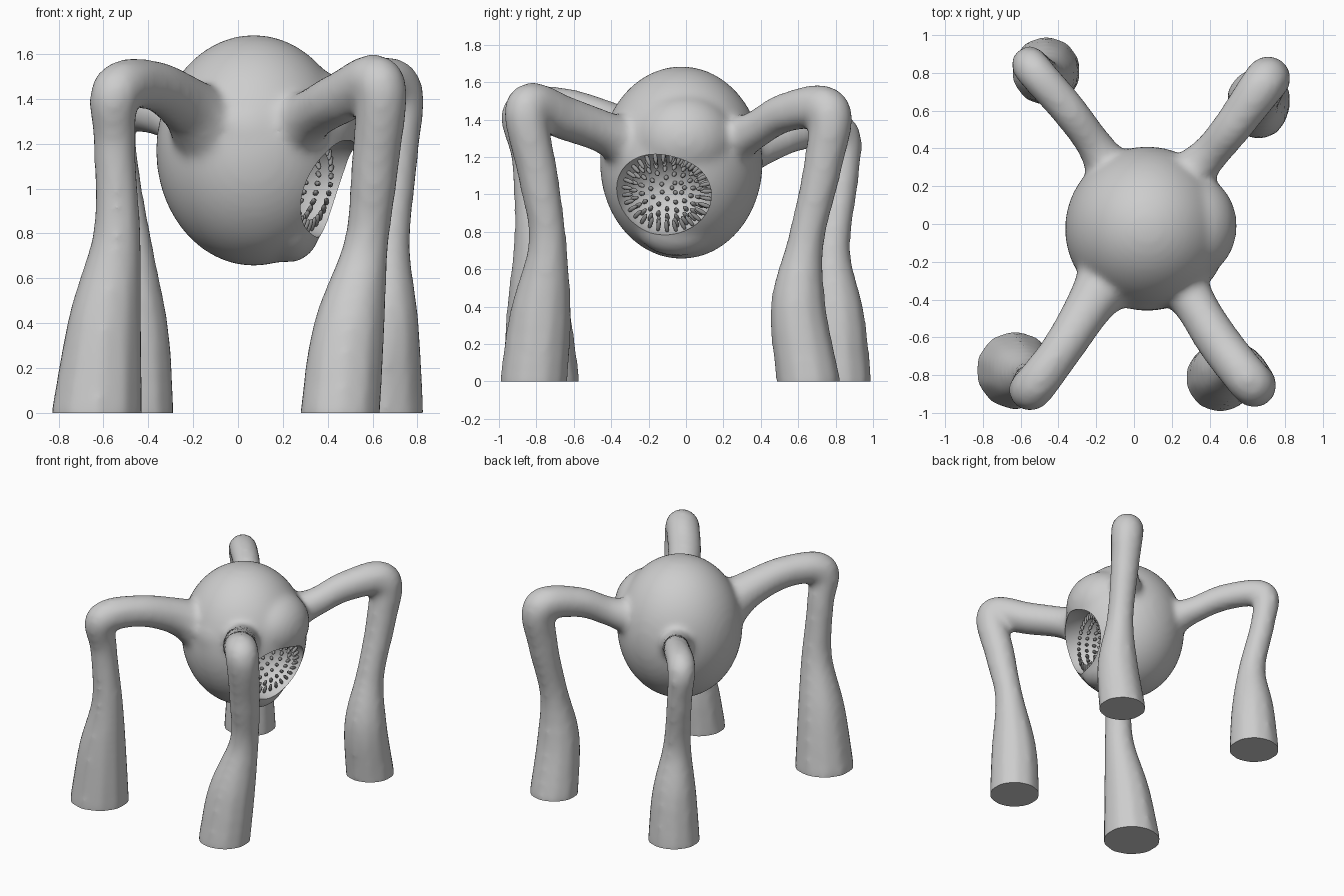
import bpy, bmesh, math
from mathutils import Vector, Matrix
from mathutils.bvhtree import BVHTree

cube = bpy.data.objects.get("Cube")
if cube:
    bpy.data.objects.remove(cube, do_unlink=True)


def material(name, rgb):
    m = bpy.data.materials.new(name)
    m.use_nodes = True
    m.diffuse_color = (*rgb, 1)
    m.node_tree.nodes["Principled BSDF"].inputs["Base Color"].default_value = (*rgb, 1)
    return m


skin = material("grey skin", (0.61, 0.61, 0.61))
tooth_grey = material("dark tooth grey", (0.3, 0.3, 0.3))


def make_object(name, bm, mat):
    me = bpy.data.meshes.new(name)
    bm.to_mesh(me)
    bm.free()
    me.materials.append(mat)
    ob = bpy.data.objects.new(name, me)
    bpy.context.collection.objects.link(ob)
    return ob


def ball(bm, centre, radii, detail=2):
    mat = Matrix.Translation(centre) @ Matrix.Diagonal((*radii, 1))
    bmesh.ops.create_icosphere(bm, subdivisions=detail, radius=1, matrix=mat)


def spline(p, steps=14):
    """Smooth path through (x, y, z, radius) points."""
    p = [Vector(q) for q in p]
    p = [2 * p[0] - p[1]] + p + [2 * p[-1] - p[-2]]
    for a, b, c, d in zip(p, p[1:], p[2:], p[3:]):
        for i in range(steps):
            t = i / steps
            yield 0.5 * (2 * b + (c - a) * t + (2 * a - 5 * b + 4 * c - d) * t * t
                         + (3 * b - a - 3 * c + d) * t ** 3)
    yield p[-2]


# Legs: shoulder, arm, knee, shin, ankle, foot
LEGS = [
    [(-.1, -.24, 1.24, .19), (-.22, -.41, 1.37, .135), (-.38, -.66, 1.465, .115), (-.54, -.87, 1.44, .118),
     (-.55, -.84, 1.2, .098), (-.54, -.81, .8, .112), (-.595, -.79, .4, .172), (-.63, -.775, 0, .213)],
    [(-.1, .24, 1.2, .14), (-.21, .42, 1.26, .1), (-.36, .62, 1.34, .1), (-.54, .825, 1.335, .103),
     (-.53, .835, 1.1, .093), (-.47, .78, .7, .103), (-.46, .8, .35, .16), (-.465, .81, 0, .188)],
    [(.25, .22, 1.27, .14), (.4, .37, 1.35, .105), (.54, .54, 1.445, .11), (.7, .76, 1.45, .125),
     (.7, .73, 1.15, .108), (.67, .64, .75, .103), (.66, .6, .4, .153), (.66, .655, 0, .176)],
    [(.22, -.26, 1.25, .16), (.32, -.42, 1.33, .12), (.46, -.64, 1.41, .122), (.63, -.85, 1.47, .122),
     (.61, -.79, 1.1, .112), (.57, -.74, .75, .106), (.49, -.78, .35, .17), (.455, -.815, 0, .187)],
]

# Body, chest, brow, jaw and legs as overlapping masses
bm = bmesh.new()
ball(bm, (.07, -.025, 1.175), (.435, .435, .515), 5)
ball(bm, (.05, -.24, 1.26), (.26, .22, .2), 4)
ball(bm, (.32, -.01, 1.3), (.225, .27, .24), 4)
ball(bm, (.23, -.05, .84), (.14, .22, .165), 4)
for leg in LEGS:
    for x, y, z, r in spline(leg):
        ball(bm, (x, y, z), (r, r, r))
raw = make_object("raw_body", bm, skin)

# Cutters: mouth bowl and flat soles
mouth_centre = Vector((.4, -.125, 1.01))
mouth_size = Vector((.275, .265, .225))
bm = bmesh.new()
ball(bm, mouth_centre, mouth_size, 4)
mouth_cutter = make_object("mouth_cutter", bm, skin)
bm = bmesh.new()
bmesh.ops.create_cube(bm, size=3, matrix=Matrix.Translation((0, 0, -1.495)))
sole_cutter = make_object("sole_cutter", bm, skin)

# Fuse the masses into one skin, soften the joins, then cut
fuse = raw.modifiers.new("fuse", 'REMESH')
fuse.mode = 'VOXEL'
fuse.voxel_size = 0.02
soften = raw.modifiers.new("soften", 'SMOOTH')
soften.factor = 0.5
soften.iterations = 16
for cutter in (mouth_cutter, sole_cutter):
    cutter.hide_render = True
    cut = raw.modifiers.new("cut", 'BOOLEAN')
    cut.operation = 'DIFFERENCE'
    cut.solver = 'EXACT'
    cut.object = cutter
deps = bpy.context.evaluated_depsgraph_get()
mesh = bpy.data.meshes.new_from_object(raw.evaluated_get(deps))
mesh.materials.clear()
mesh.materials.append(skin)
mesh.transform(Matrix.Translation((0, 0, -.005)))
body = bpy.data.objects.new("body_and_legs", mesh)
bpy.context.collection.objects.link(body)
for helper in (raw, mouth_cutter, sole_cutter):
    bpy.data.objects.remove(helper, do_unlink=True)

# Teeth: rings of spindles on the bowl wall, pointing to its middle
bm = bmesh.new()
bm.from_mesh(mesh)
wall = BVHTree.FromBMesh(bm)
bm.free()
inward = Vector((-.93, .33, .12)).normalized()
turn = inward.to_track_quat('Z', 'Y')
bm = bmesh.new()
for ring in range(6):
    tilt = math.radians(8 + 13 * ring)
    count = 6 + 5 * ring
    length = .025 + .008 * ring
    for i in range(count):
        spin = math.tau * (i + .5 * (ring % 2)) / count
        d = turn @ Vector((math.sin(tilt) * math.cos(spin), math.sin(tilt) * math.sin(spin), math.cos(tilt)))
        root = mouth_centre + d * mouth_size
        if wall.find_nearest(root)[3] > .012:
            continue
        aim = (-d).to_track_quat('Z', 'Y').to_matrix().to_4x4()
        shape = Matrix.Diagonal((.012, .012, length * .6, 1))
        bmesh.ops.create_icosphere(bm, subdivisions=2, radius=1,
                                   matrix=Matrix.Translation(root - d * length * .4) @ aim @ shape)
teeth = make_object("teeth", bm, tooth_grey)

# Smooth shading with sharp soles and lips
for ob in (body, teeth):
    bpy.ops.object.select_all(action='DESELECT')
    ob.select_set(True)
    bpy.context.view_layer.objects.active = ob
    bpy.ops.object.shade_smooth_by_angle(angle=math.radians(40))
